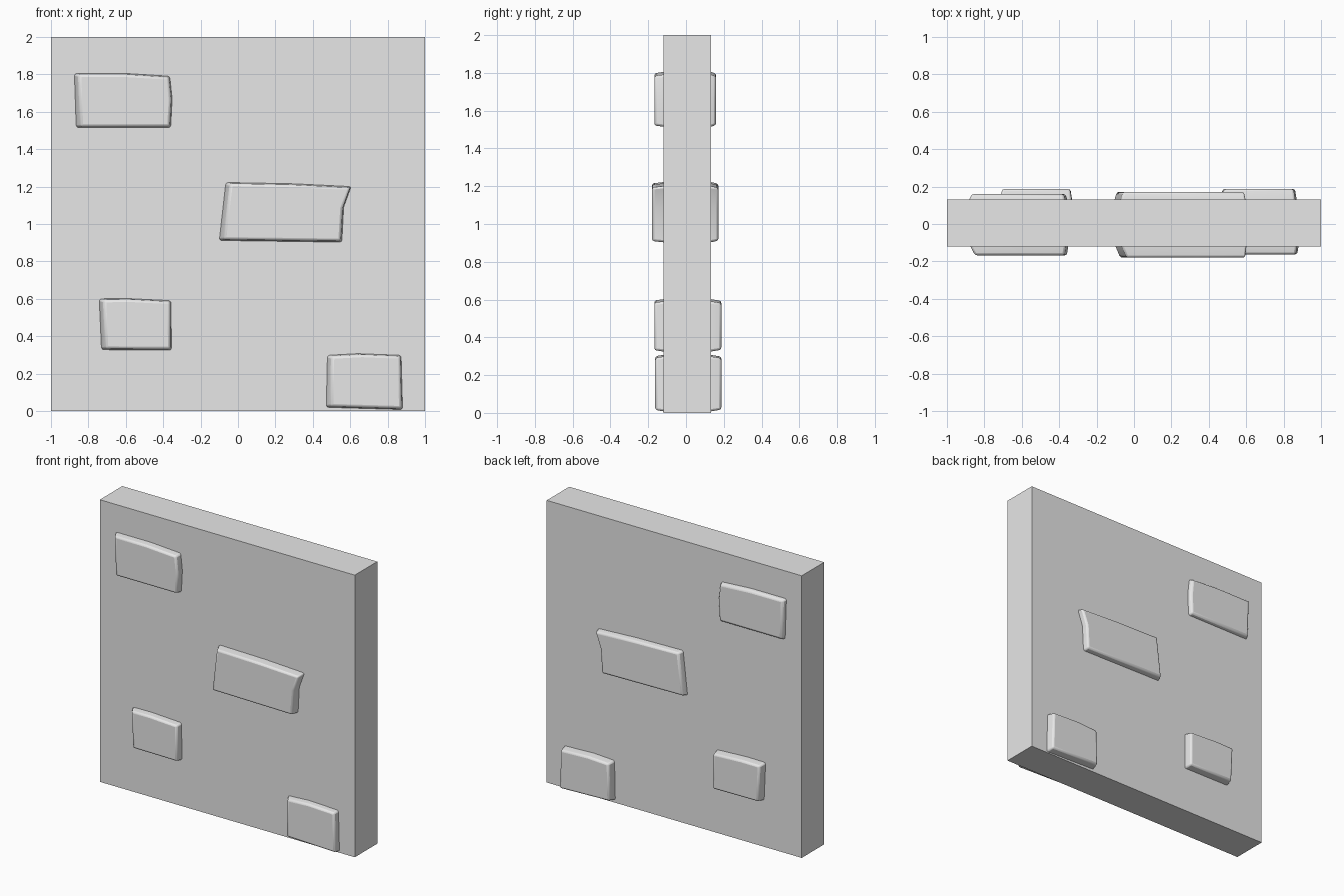
import bpy
import bmesh
import math

cube = bpy.data.objects.get("Cube")
if cube:
    bpy.data.objects.remove(cube, do_unlink=True)

stone_grey = bpy.data.materials.new("stone_grey")
stone_grey.use_nodes = True
GREY = (0.8, 0.8, 0.8, 1.0)
stone_grey.diffuse_color = GREY
stone_grey.node_tree.nodes["Principled BSDF"].inputs["Base Color"].default_value = GREY

WALL_FRONT, WALL_BACK = -0.12, 0.132


def add_object(name, bm):
    bmesh.ops.recalc_face_normals(bm, faces=bm.faces)
    mesh = bpy.data.meshes.new(name)
    bm.to_mesh(mesh)
    bm.free()
    mesh.materials.append(stone_grey)
    obj = bpy.data.objects.new(name, mesh)
    bpy.context.collection.objects.link(obj)
    return obj


def inset(outline, left, other):
    """Pull an outline inwards, with its own amount on the low-x side."""
    xs = [p[0] for p in outline]
    zs = [p[1] for p in outline]
    cx, cz = (min(xs) + max(xs)) / 2, (min(zs) + max(zs)) / 2
    return [(x + left if x < cx else x - other,
             z + other if z < cz else z - other) for x, z in outline]


def add_stone(name, outline, front, back, back_shift):
    """Loft a rough brick through the wall, narrowing at both faces."""
    rear = [(x + back_shift, z) for x, z in outline]
    loops = [(front, inset(outline, 0.025, 0.007)), (WALL_FRONT, outline),
             (WALL_BACK, rear), (back, inset(rear, 0.012, 0.009))]
    bm = bmesh.new()
    rings = [[bm.verts.new((x, y, z)) for x, z in loop] for y, loop in loops]
    for a, b in zip(rings, rings[1:]):
        for i in range(len(a)):
            j = (i + 1) % len(a)
            bm.faces.new((a[i], a[j], b[j], b[i]))
    bm.faces.new(rings[0])
    bm.faces.new(rings[-1])
    obj = add_object(name, bm)
    bevel = obj.modifiers.new("worn_edges", "BEVEL")
    bevel.width = 0.012
    bevel.segments = 2
    bevel.limit_method = "ANGLE"
    bevel.angle_limit = math.radians(40)
    bpy.ops.object.select_all(action="DESELECT")
    obj.select_set(True)
    bpy.context.view_layer.objects.active = obj
    bpy.ops.object.shade_smooth_by_angle(angle=math.radians(35))


# Wall slab
bm = bmesh.new()
bmesh.ops.create_cube(bm, size=1)
for v in bm.verts:
    v.co.x *= 2
    v.co.y = WALL_FRONT if v.co.y < 0 else WALL_BACK
    v.co.z = 0 if v.co.z < 0 else 2
add_object("wall_slab", bm)

# Protruding stones: outline in x and z, front y, back y, sideways shift at the back
add_stone("upper_stone", [(-0.875, 1.805), (-0.6, 1.805), (-0.365, 1.79), (-0.352, 1.67),
                          (-0.36, 1.515), (-0.865, 1.515)], -0.168, 0.16, -0.005)
add_stone("middle_stone", [(-0.065, 1.222), (0.3, 1.215), (0.605, 1.2), (0.565, 1.09),
                           (0.555, 0.903), (-0.1, 0.912)], -0.18, 0.172, -0.005)
add_stone("lower_stone", [(-0.742, 0.6), (-0.6, 0.602), (-0.358, 0.59), (-0.356, 0.325),
                          (-0.73, 0.328)], -0.168, 0.187, 0.025)
add_stone("bottom_stone", [(0.478, 0.298), (0.64, 0.307), (0.872, 0.298), (0.88, 0.008),
                           (0.472, 0.02)], -0.163, 0.187, -0.01)
